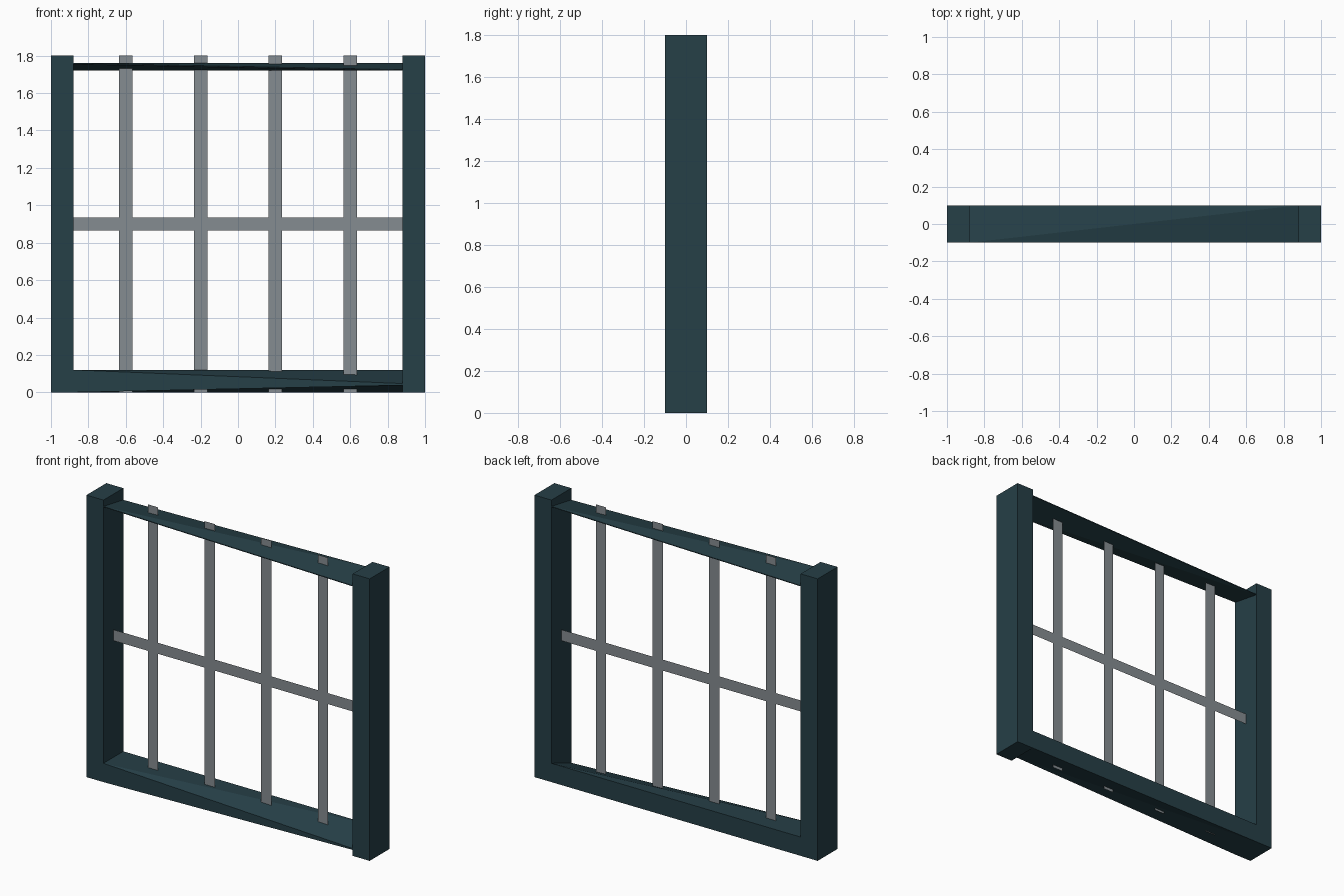
import bpy
import bmesh

if "Cube" in bpy.data.objects:
    bpy.data.objects.remove(bpy.data.objects["Cube"])


def material(name, rgb):
    m = bpy.data.materials.new(name)
    m.diffuse_color = (*rgb, 1)
    m.use_nodes = True
    m.node_tree.nodes["Principled BSDF"].inputs["Base Color"].default_value = m.diffuse_color
    return m


TEAL = material("dark_teal_paint", (0.019, 0.050, 0.063))
GREY = material("grey_metal", (0.235, 0.265, 0.285))


def make_object(name, bm, mat):
    bmesh.ops.recalc_face_normals(bm, faces=bm.faces)
    mesh = bpy.data.meshes.new(name)
    bm.to_mesh(mesh)
    bm.free()
    mesh.materials.append(mat)
    obj = bpy.data.objects.new(name, mesh)
    bpy.context.collection.objects.link(obj)
    return obj


def box(name, x0, x1, y0, y1, z0, z1):
    bm = bmesh.new()
    for v in bmesh.ops.create_cube(bm, size=1)["verts"]:
        v.co = (x1 if v.co.x > 0 else x0,
                y1 if v.co.y > 0 else y0,
                z1 if v.co.z > 0 else z0)
    return make_object(name, bm, TEAL)


def warped_rail(name, bottom, top):
    """Rail with its own heights at left front, right front, right back, left back."""
    plan = [(-0.88, -0.1), (0.88, -0.1), (0.88, 0.1), (-0.88, 0.1)]
    bm = bmesh.new()
    lo = [bm.verts.new((x, y, z)) for (x, y), z in zip(plan, bottom)]
    hi = [bm.verts.new((x, y, z)) for (x, y), z in zip(plan, top)]
    # creased top and underside, folded along opposite diagonals
    for tri in ((0, 1, 2), (0, 2, 3)):
        bm.faces.new([hi[i] for i in tri])
    for tri in ((0, 3, 1), (1, 3, 2)):
        bm.faces.new([lo[i] for i in tri])
    # sides
    for i in range(4):
        j = (i + 1) % 4
        bm.faces.new((lo[i], lo[j], hi[j], hi[i]))
    return make_object(name, bm, TEAL)


def flat_bar(name, x0, x1, z0, z1):
    bm = bmesh.new()
    bm.faces.new([bm.verts.new((x, 0, z))
                  for x, z in ((x0, z0), (x1, z0), (x1, z1), (x0, z1))])
    return make_object(name, bm, GREY)


# side posts
box("left_post", -1, -0.88, -0.1, 0.1, 0, 1.8)
box("right_post", 0.88, 1, -0.1, 0.1, 0, 1.8)

# bottom rail pinched at its right front corner, thin twisted top rail
warped_rail("bottom_rail", (0, 0.038, 0, 0), (0.12, 0.047, 0.12, 0.12))
warped_rail("top_rail", (1.755, 1.72, 1.755, 1.72), (1.76, 1.725, 1.76, 1.725))

# thin grille bars
for i, x in enumerate((-0.6, -0.2, 0.2, 0.6)):
    flat_bar(f"upright_bar_{i + 1}", x - 0.036, x + 0.036, 0, 1.8)
flat_bar("cross_bar", -0.88, 0.88, 0.865, 0.935)
